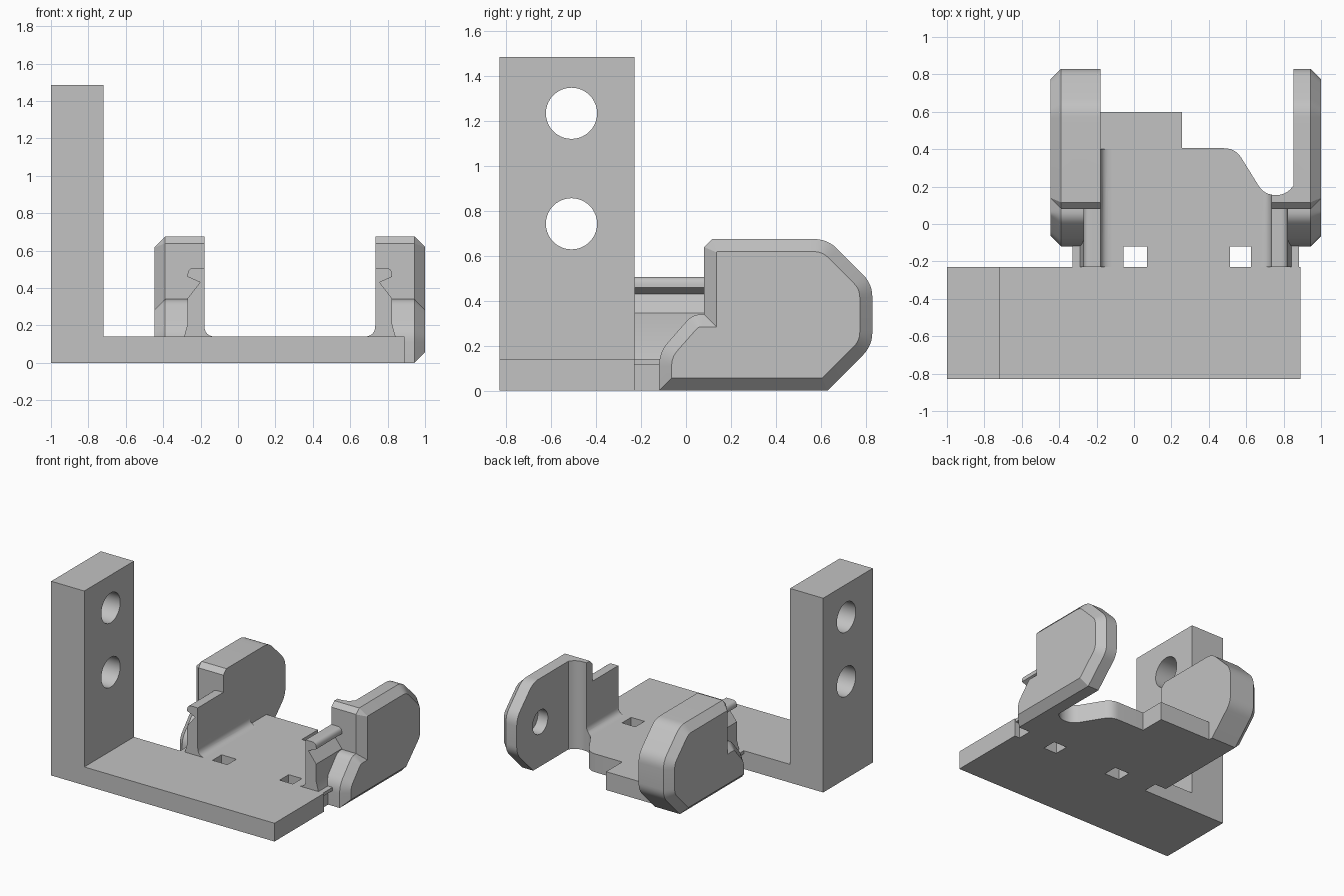
import bpy, bmesh, math
from mathutils import Vector

if "Cube" in bpy.data.objects:
    bpy.data.objects.remove(bpy.data.objects["Cube"], do_unlink=True)

grey = bpy.data.materials.new("plain grey")
grey.use_nodes = True
grey.diffuse_color = (0.54, 0.54, 0.54, 1)
grey.node_tree.nodes["Principled BSDF"].inputs["Base Color"].default_value = grey.diffuse_color

MID = 0.277      # x of the cradle's mirror plane
INNER = 0.457    # half width inside the cradle walls
EAR_IN, EAR_OUT = 0.575, 0.723
CHAMFER = 0.056


def rounded(points, steps=6):
    """Expand (x, y, r) corners into short curves."""
    out = []
    for i, p in enumerate(points):
        c = Vector(p[:2])
        if len(p) == 2:
            out.append(c)
            continue
        a = c + (Vector(points[i - 1][:2]) - c).normalized() * p[2]
        b = c + (Vector(points[(i + 1) % len(points)][:2]) - c).normalized() * p[2]
        for k in range(steps + 1):
            t = k / steps
            out.append(a * (1 - t) ** 2 + c * 2 * t * (1 - t) + b * t * t)
    return out


def prism(name, points, axis, start, end, side=0, taper=None):
    """Extrude a profile along an axis; side mirrors it about the cradle middle."""
    bm = bmesh.new()
    place = {"x": lambda p, t: (t, p[0], p[1]),
             "y": lambda p, t: (p[0], t, p[1]),
             "z": lambda p, t: (p[0], p[1], t)}[axis]
    pts = rounded(points)
    low = [bm.verts.new(place(p, start)) for p in pts]
    high = [bm.verts.new(place(p, end)) for p in pts]
    bm.faces.new(low)
    cap = bm.faces.new(high)
    for i in range(len(pts)):
        j = (i + 1) % len(pts)
        bm.faces.new((low[i], low[j], high[j], high[i]))
    bmesh.ops.recalc_face_normals(bm, faces=bm.faces)
    if taper:
        bmesh.ops.inset_region(bm, faces=[cap], thickness=taper, use_even_offset=True)
        for v in cap.verts:
            v.co.x += taper
    if side:
        for v in bm.verts:
            v.co.x = MID + side * v.co.x
        bmesh.ops.recalc_face_normals(bm, faces=bm.faces)
    mesh = bpy.data.meshes.new(name)
    bm.to_mesh(mesh)
    bm.free()
    mesh.materials.append(grey)
    obj = bpy.data.objects.new(name, mesh)
    bpy.context.collection.objects.link(obj)
    return obj


def box_profile(x0, x1, y0, y1):
    return [(x0, y0), (x1, y0), (x1, y1), (x0, y1)]


def circle(cx, cy, r, n=40):
    return [(cx + r * math.cos(math.tau * i / n), cy + r * math.sin(math.tau * i / n))
            for i in range(n)]


def cut(obj, cutters):
    """Subtract the cutters and bake the result."""
    for c in cutters:
        c.hide_render = True
        mod = obj.modifiers.new("cut", "BOOLEAN")
        mod.operation, mod.solver, mod.object = "DIFFERENCE", "EXACT", c
    graph = bpy.context.evaluated_depsgraph_get()
    mesh = bpy.data.meshes.new_from_object(obj.evaluated_get(graph))
    obj.modifiers.clear()
    obj.data = mesh


parts, helpers = [], []

# L-shaped base and post with two bolt holes
bracket = prism("base_and_post", [(-1, 0), (0.89, 0), (0.89, 0.14), (-0.72, 0.14),
                                  (-0.72, 1.486), (-1, 1.486)], "y", -0.83, -0.23)
bolts = [prism("bolt_cutter", circle(-0.51, z, 0.114), "x", -1.2, -0.5) for z in (0.743, 1.235)]
cut(bracket, bolts)
parts.append(bracket)
helpers += bolts

# Gaps behind and beside the floor tongue, overlapping at the middle
GAP = [(-0.02, 0.95), (-0.02, 0.405), (0.265, 0.405, 0.06), (0.42, 0.155, 0.06),
       (0.535, 0.155, 0.05), (EAR_IN, 0.205), (EAR_IN, 0.95)]
gaps = {s: prism("gap_cutter", GAP, "z", -0.2, 1, s) for s in (-1, 1)}
helpers += gaps.values()

# Floor tongue with two square slots
floor = prism("floor_tongue", box_profile(MID - 0.57, MID + 0.57, -0.23, 0.6), "z", 0, 0.14)
slots = [prism("slot_cutter", box_profile(a, b, -0.26, -0.12), "z", -0.2, 0.4)
         for a, b in ((-0.055, 0.07), (0.513, 0.625))]
cut(floor, list(gaps.values()) + slots)
parts.append(floor)
helpers += slots

EAR = [(-0.12, 0), (0.63, 0), (0.83, 0.2, 0.06), (0.83, 0.475, 0.06), (0.63, 0.675, 0.06),
       (0.116, 0.675), (0.08, 0.639), (0.08, 0.34), (0.03, 0.34, 0.04), (-0.12, 0.17, 0.06)]
WALL = [(INNER, 0.1), (INNER, 0.507), (0.545, 0.507, 0.035), (0.547, 0.46), (0.48, 0.43),
        (0.546, 0.345), (0.546, 0.21), (0.565, 0.14), (0.605, 0.14), (0.605, 0.115),
        (0.56, 0.115), (0.56, 0.1)]
FILLET = [(INNER + 0.01, 0.13), (INNER + 0.01, 0.22), (INNER, 0.22),
          (INNER, 0.14, 0.06), (INNER - 0.07, 0.14), (INNER - 0.07, 0.13)]

for side, label in ((-1, "right"), (1, "left")):
    # Chamfered ear with a blind pivot socket
    ear = prism(label + "_ear", EAR, "x", INNER, EAR_OUT - CHAMFER, side, CHAMFER)
    socket = prism("socket_cutter", circle(0.545, 0.34, 0.092), "x", 0.5, 0.66, side)
    cut(ear, [gaps[side], socket])
    helpers.append(socket)
    # Hooked snap wall and its fillet to the floor
    wall = prism(label + "_snap_wall", WALL, "y", -0.23, 0.1, side)
    fillet = prism(label + "_wall_fillet", FILLET, "y", -0.23, 0.4, side)
    cut(fillet, [gaps[side]])
    parts += [ear, wall, fillet]

for h in helpers:
    bpy.data.objects.remove(h, do_unlink=True)

# Smooth only the curved surfaces
bpy.ops.object.select_all(action="DESELECT")
for p in parts:
    p.select_set(True)
bpy.context.view_layer.objects.active = parts[0]
bpy.ops.object.shade_smooth_by_angle(angle=math.radians(25))
